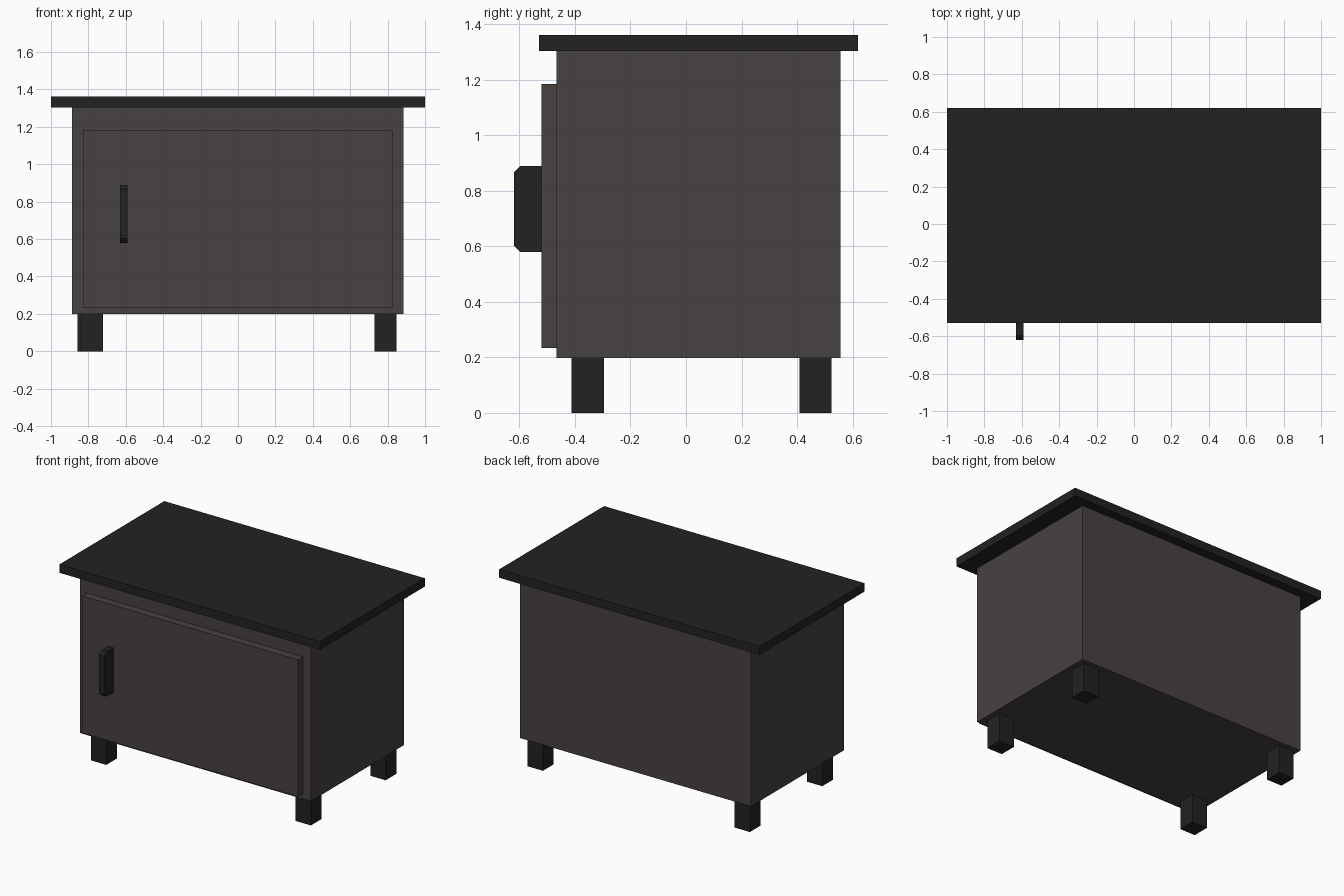
import bpy, bmesh

if "Cube" in bpy.data.objects:
    bpy.data.objects.remove(bpy.data.objects["Cube"])


def material(name, rgb):
    m = bpy.data.materials.new(name)
    m.diffuse_color = (*rgb, 1.0)
    m.use_nodes = True
    m.node_tree.nodes["Principled BSDF"].inputs["Base Color"].default_value = m.diffuse_color
    return m


BODY = material("warm grey", (0.062, 0.054, 0.052))
DARK = material("near black", (0.016, 0.016, 0.016))


def prism(name, profile, x0, x1, mat):
    """Extrude a (y, z) profile along x."""
    bm = bmesh.new()
    face = bm.faces.new([bm.verts.new((x0, y, z)) for y, z in profile])
    out = bmesh.ops.extrude_face_region(bm, geom=[face])["geom"]
    verts = [g for g in out if isinstance(g, bmesh.types.BMVert)]
    bmesh.ops.translate(bm, verts=verts, vec=(x1 - x0, 0, 0))
    bmesh.ops.recalc_face_normals(bm, faces=bm.faces[:])
    mesh = bpy.data.meshes.new(name)
    bm.to_mesh(mesh)
    bm.free()
    mesh.materials.append(mat)
    ob = bpy.data.objects.new(name, mesh)
    bpy.context.collection.objects.link(ob)
    return ob


def box(name, x, y, z, mat):
    profile = [(y[0], z[0]), (y[1], z[0]), (y[1], z[1]), (y[0], z[1])]
    return prism(name, profile, x[0], x[1], mat)


# Cabinet body, overhanging top and raised door
box("cabinet_body", (-0.888, 0.885), (-0.466, 0.556), (0.198, 1.304), BODY)
box("table_top", (-1.0, 1.0), (-0.53, 0.62), (1.304, 1.362), DARK)
box("door", (-0.83, 0.825), (-0.52, -0.466), (0.234, 1.184), BODY)

# Handle with chamfered outer ends
c = 0.023
prism("door_handle",
      [(-0.52, 0.579), (-0.62 + c, 0.579), (-0.62, 0.579 + c),
       (-0.62, 0.89 - c), (-0.62 + c, 0.89), (-0.52, 0.89)],
      -0.632, -0.592, DARK)

# Four square legs (left pair is slightly staggered)
S = 0.117
for name, x, y in [("front_left_leg", -0.84, -0.412),
                   ("back_left_leg", -0.858, 0.408),
                   ("front_right_leg", 0.731, -0.412),
                   ("back_right_leg", 0.731, 0.408)]:
    box(name, (x, x + S), (y, y + S), (0.0, 0.2), DARK)
